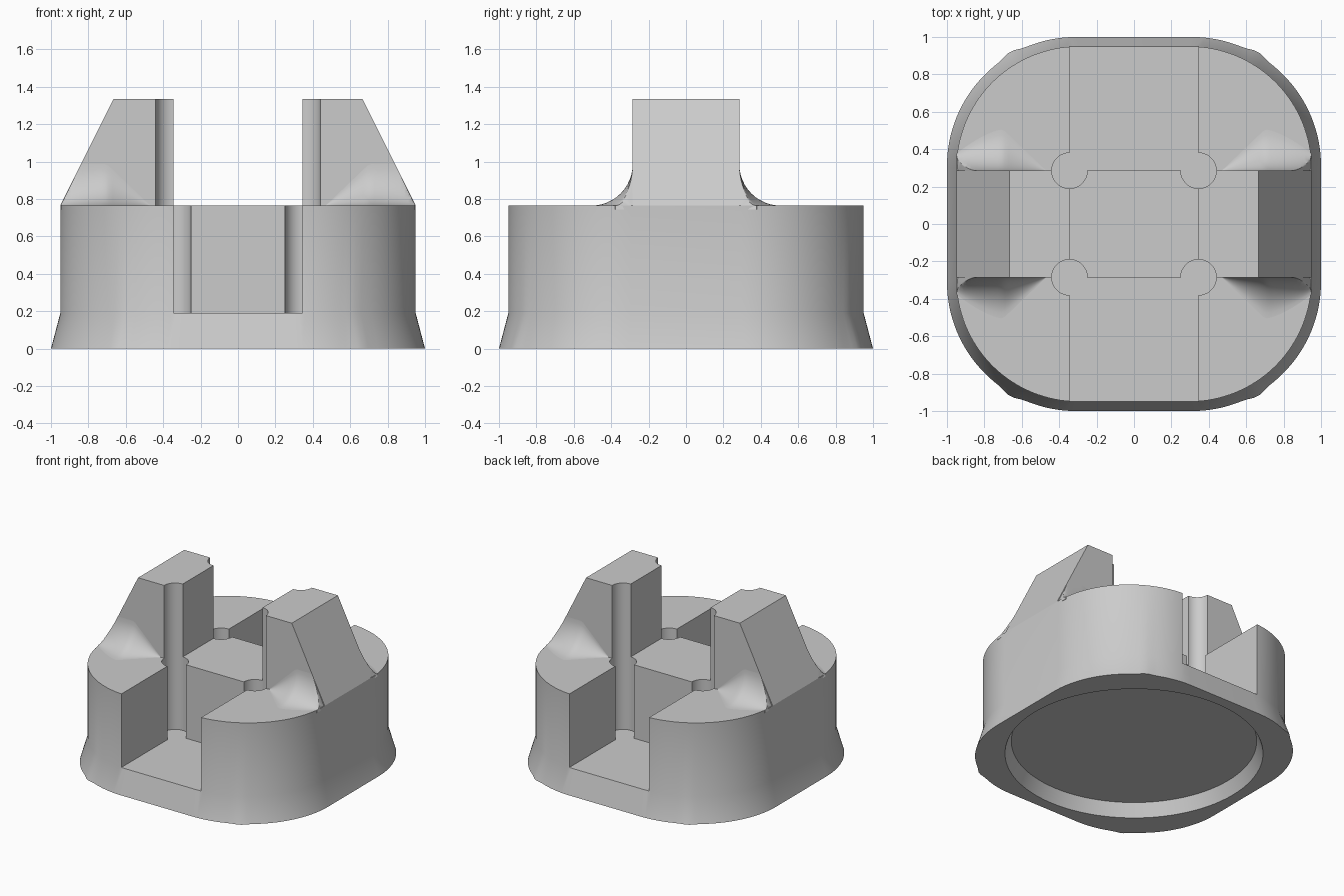
import bpy, bmesh, math

if "Cube" in bpy.data.objects:
    bpy.data.objects.remove(bpy.data.objects["Cube"])

TOP, FLOOR, PEAK = 0.765, 0.19, 1.335   # body top, slot floor, post top
SLOT, HALF = 0.345, 0.285               # slot half width, post half depth

grey = bpy.data.materials.new("plain grey")
grey.use_nodes = True
grey.diffuse_color = (0.6, 0.6, 0.6, 1)
grey.node_tree.nodes["Principled BSDF"].inputs["Base Color"].default_value = (0.6, 0.6, 0.6, 1)


def loft(name, rings):
    """Closed solid through rings of points, capped at both ends."""
    bm = bmesh.new()
    rows = [[bm.verts.new(p) for p in ring] for ring in rings]
    n = len(rows[0])
    for a, b in zip(rows, rows[1:]):
        for i in range(n):
            bm.faces.new((a[i], a[(i + 1) % n], b[(i + 1) % n], b[i]))
    bm.faces.new(rows[0])
    bm.faces.new(rows[-1])
    bmesh.ops.recalc_face_normals(bm, faces=bm.faces)
    mesh = bpy.data.meshes.new(name)
    bm.to_mesh(mesh)
    bm.free()
    mesh.materials.append(grey)
    ob = bpy.data.objects.new(name, mesh)
    bpy.context.collection.objects.link(ob)
    return ob


def activate(ob):
    bpy.ops.object.select_all(action="DESELECT")
    ob.select_set(True)
    bpy.context.view_layer.objects.active = ob


def carve(ob, cutters):
    for cutter in cutters:
        mod = ob.modifiers.new("cut", "BOOLEAN")
        mod.operation, mod.solver, mod.object = "DIFFERENCE", "EXACT", cutter
        activate(ob)
        bpy.ops.object.modifier_apply(modifier=mod.name)


def smooth(ob, degrees=30):
    activate(ob)
    bpy.ops.object.shade_smooth_by_angle(angle=math.radians(degrees))


def outline(half, centre, z, bump=0.0, n=32):
    """Rounded square with a small swelling on each corner arc."""
    ring = []
    for quarter in range(4):
        sx = 1 if quarter in (0, 3) else -1
        sy = 1 if quarter < 2 else -1
        for i in range(n + 1):
            a = math.pi / 2 * (quarter + i / n)
            off = math.degrees(math.atan2(abs(math.sin(a)), abs(math.cos(a)))) - 60
            r = half - centre + bump * math.exp(-(off / 4) ** 2)
            ring.append((sx * centre + r * math.cos(a), sy * centre + r * math.sin(a), z))
    return ring


def circle(x, y, z, r, n=64):
    return [(x + r * math.cos(2 * math.pi * i / n),
             y + r * math.sin(2 * math.pi * i / n), z) for i in range(n)]


def rect(x, y0, y1, z):
    return [(-x, y0, z), (x, y0, z), (x, y1, z), (-x, y1, z)]


def slope_x(z):
    return 0.95 - 0.5 * (z - TOP)


# Rounded body with a flared foot
body = loft("body", [outline(1.0, 0.31, 0, 0.015),
                     outline(0.95, 0.295, FLOOR),
                     outline(0.95, 0.295, TOP)])

# Cutters: front and back slots, corner relief holes, bottom recess
slots = [loft("slot_cutter", [rect(SLOT, min(s * HALF, s * 1.2), max(s * HALF, s * 1.2), z)
                              for z in (FLOOR, 1.0)]) for s in (-1, 1)]
holes = [loft("hole_cutter", [circle(sx * SLOT, sy * HALF, z, 0.095) for z in (FLOOR, 1.5)])
         for sx in (-1, 1) for sy in (-1, 1)]
recess = loft("recess_cutter", [circle(0, 0, -0.1, 0.96, 96), circle(0, 0, 0.1, 0.87, 96)])
carve(body, slots + holes + [recess])
smooth(body)

for side, sx in (("left", 1), ("right", -1)):
    # Upright post with a sloping outer face
    low = TOP - 0.02
    section = [(SLOT, low), (0.945, low), (slope_x(TOP), TOP), (slope_x(PEAK), PEAK), (SLOT, PEAK)]
    post = loft(side + "_post", [[(sx * x, y, z) for x, z in section] for y in (-HALF, HALF)])
    carve(post, holes)
    smooth(post)

    # Hollow fillets that widen away from the slot
    for end, sy in (("front", -1), ("back", 1)):
        rings = []
        for i in range(25):
            x = 0.47 + 0.48 * i / 24
            grow = min(1, (x - 0.47) / 0.23)
            fade = max(0, (x - 0.70) / 0.25)
            h = 0.22 * grow + 0.001
            w = 0.22 * grow - 0.13 * fade ** 1.5 + 0.001
            arc = [(HALF + w * (1 - math.sin(t)), TOP + h * (1 - math.cos(t)))
                   for t in (math.pi / 2 * k / 12 for k in range(13))]
            arc += [(HALF - 0.01, TOP + h), (HALF - 0.01, low), (HALF + w, low)]
            rings.append([(sx * min(x, slope_x(max(z, TOP)) - 0.001), sy * y, z) for y, z in arc])
        smooth(loft(f"{side}_{end}_fillet", rings), 40)

for cutter in slots + holes + [recess]:
    bpy.data.objects.remove(cutter)
